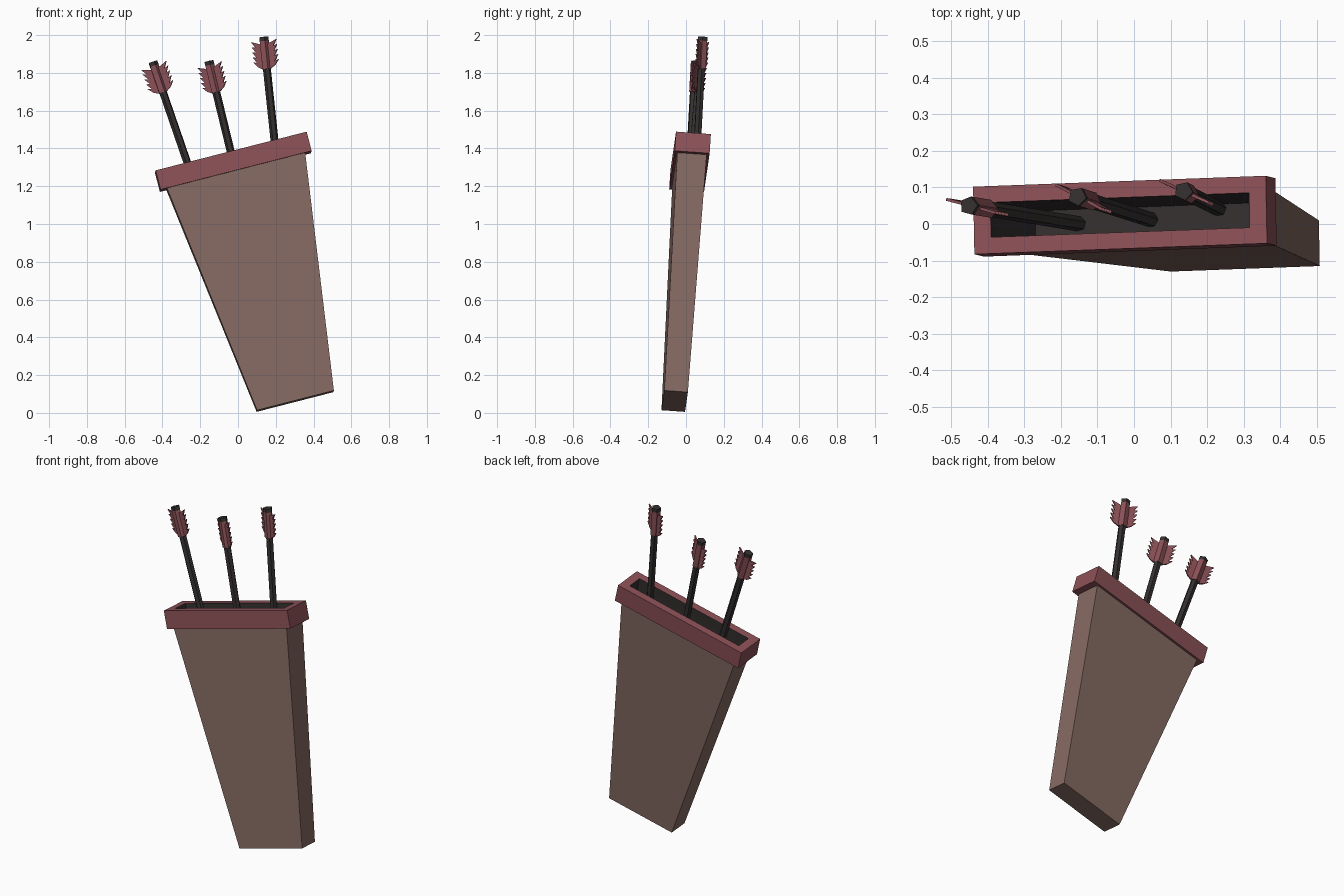
import bpy, bmesh, math
from mathutils import Matrix, Vector

if "Cube" in bpy.data.objects:
    bpy.data.objects.remove(bpy.data.objects["Cube"])


def material(name, rgb):
    m = bpy.data.materials.new(name)
    m.use_nodes = True
    m.diffuse_color = (*rgb, 1)
    m.node_tree.nodes["Principled BSDF"].inputs["Base Color"].default_value = (*rgb, 1)
    return m


LEATHER = material("brown leather", (0.235, 0.145, 0.122))
RED = material("dusty red", (0.26, 0.082, 0.095))
DARK = material("dark wood", (0.035, 0.029, 0.029))


def frame(origin, x_hint, z_dir):
    """Matrix with z along z_dir and x as near as possible to x_hint."""
    z = Vector(z_dir).normalized()
    x = Vector(x_hint)
    x = (x - z * x.dot(z)).normalized()
    m = Matrix((x, z.cross(x), z)).transposed().to_4x4()
    m.translation = origin
    return m


def finish(name, bm, matrix, *mats):
    bmesh.ops.recalc_face_normals(bm, faces=bm.faces)
    mesh = bpy.data.meshes.new(name)
    bm.to_mesh(mesh)
    bm.free()
    for m in mats:
        mesh.materials.append(m)
    ob = bpy.data.objects.new(name, mesh)
    ob.matrix_world = matrix
    bpy.context.collection.objects.link(ob)
    return ob


def rect_loft(bm, sections, closed=False):
    """Join rectangles given as (width, depth, height)."""
    loops = [[bm.verts.new((sx * w / 2, sy * d / 2, z))
              for sx, sy in ((-1, -1), (1, -1), (1, 1), (-1, 1))]
             for w, d, z in sections]
    pairs = list(zip(loops, loops[1:]))
    if closed:
        pairs.append((loops[-1], loops[0]))
    else:
        bm.faces.new(loops[0])
        bm.faces.new(loops[-1])
    for a, b in pairs:
        for i in range(4):
            j = (i + 1) % 4
            bm.faces.new((a[i], a[j], b[j], b[i]))


def rod(name, matrix, sides, radius, z0, z1, mat):
    bm = bmesh.new()
    bmesh.ops.create_cone(bm, cap_ends=True, segments=sides, radius1=radius,
                          radius2=radius, depth=z1 - z0,
                          matrix=Matrix.Translation((0, 0, (z0 + z1) / 2)))
    return finish(name, bm, matrix, mat)


# Tilted frame shared by the case and its rim
case = frame((0.303, -0.06, 0.062), (0.968, 0.036, 0.248), (-0.25, 0.062, 0.966))
TOP, RIM, FLOOR = 1.364, 0.105, 1.01

# Tapered case with a dark hollow
bm = bmesh.new()
rect_loft(bm, [(0.42, 0.125, 0), (0.77, 0.157, TOP - RIM / 2),
               (0.73, 0.095, TOP - RIM / 2), (0.66, 0.09, FLOOR)])
bm.faces.ensure_lookup_table()
for f in bm.faces:
    c = f.calc_center_median()
    inside = abs(c.x) < 0.36 and abs(c.y) < 0.05 and c.z > FLOOR - 0.01
    side_inside = abs(c.x) < 0.35 and c.z > TOP - 0.3
    f.material_index = int(inside or side_inside)
finish("case", bm, case, LEATHER, DARK)

# Rim band, dark on its inner walls
bm = bmesh.new()
rect_loft(bm, [(0.826, 0.185, TOP - RIM), (0.826, 0.185, TOP),
               (0.73, 0.095, TOP), (0.73, 0.095, TOP - RIM)], closed=True)
for f in bm.faces:
    c = f.calc_center_median()
    inner = abs(c.x) < 0.37 and abs(c.y) < 0.05 and abs(c.z - TOP + RIM / 2) < 0.01
    f.material_index = int(inner)
finish("rim", bm, case, RED, DARK)


def vane(name, matrix, side):
    """Flat feather with a saw-toothed outer edge, z = 0 at the arrow's end."""
    teeth, pitch = 5, 0.027
    outline = [(0.015, -0.175), (0.05, -0.155)]
    for i in range(teeth):
        z = -0.145 + i * pitch
        outline += [(0.074, z + 0.018), (0.052, z + 0.012)]
    outline[-1] = (0.015, -0.04)
    bm = bmesh.new()
    base = bm.faces.new([bm.verts.new((side * r, -0.004, z)) for r, z in outline])
    ext = bmesh.ops.extrude_face_region(bm, geom=[base])
    moved = [v for v in ext["geom"] if isinstance(v, bmesh.types.BMVert)]
    bmesh.ops.translate(bm, verts=moved, vec=(0, 0.008, 0))
    finish(name, bm, matrix, RED)


# Arrows: foot, tip and the way the feathers face
ARROWS = [
    ("left_arrow", (0.235, 0.04, 1.05), (0.135, 0.09, 1.99), (0.9, -0.41, 0)),
    ("middle_arrow", (0.045, 0.012, 1.04), (-0.155, 0.075, 1.862), (0.87, -0.45, 0)),
    ("right_arrow", (-0.16, 0.002, 1.01), (-0.452, 0.05, 1.858), (0.95, -0.25, 0)),
]
for name, foot, tip, spread in ARROWS:
    foot, tip = Vector(foot), Vector(tip)
    m = frame(tip, spread, tip - foot)
    rod(name + "_shaft", m, 6, 0.021, -(tip - foot).length - 0.03, -0.1, DARK)
    rod(name + "_sleeve", m, 5, 0.026, -0.17, -0.022, RED)
    rod(name + "_nock", m, 5, 0.026, -0.022, 0, DARK)
    for label, side in (("left", 1), ("right", -1)):
        vane(f"{name}_{label}_vane", m, side)
